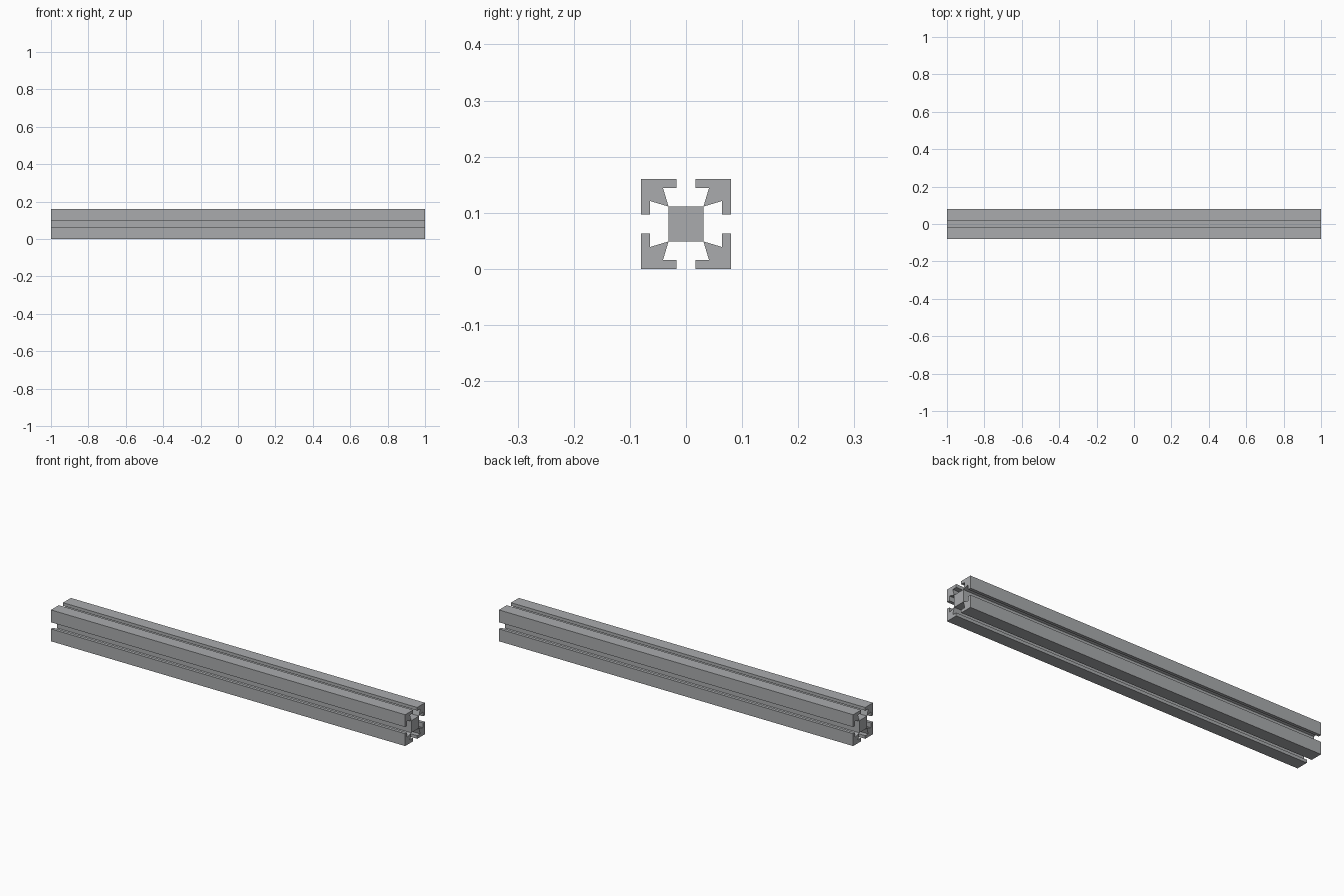
import bpy
import bmesh

if "Cube" in bpy.data.objects:
    bpy.data.objects.remove(bpy.data.objects["Cube"], do_unlink=True)

HALF_LENGTH = 1.0
CENTRE_Z = 0.08

aluminium = bpy.data.materials.new("aluminium grey")
aluminium.use_nodes = True
aluminium.diffuse_color = (0.40, 0.41, 0.42, 1)
aluminium.node_tree.nodes["Principled BSDF"].inputs["Base Color"].default_value = (0.40, 0.41, 0.42, 1)


def extrude_profile(name, points):
    """Extrude a closed (y, z) profile along the whole length of the rail."""
    bm = bmesh.new()
    face = bm.faces.new([bm.verts.new((-HALF_LENGTH, y, z + CENTRE_Z)) for y, z in points])
    result = bmesh.ops.extrude_face_region(bm, geom=[face], use_keep_orig=True)
    moved = [v for v in result["geom"] if isinstance(v, bmesh.types.BMVert)]
    bmesh.ops.translate(bm, verts=moved, vec=(2 * HALF_LENGTH, 0, 0))
    bmesh.ops.recalc_face_normals(bm, faces=bm.faces)
    mesh = bpy.data.meshes.new(name)
    bm.to_mesh(mesh)
    bm.free()
    mesh.materials.append(aluminium)
    obj = bpy.data.objects.new(name, mesh)
    bpy.context.collection.objects.link(obj)
    return obj


# Square centre of the rail
c = 0.031
extrude_profile("core", [(-c, -c), (c, -c), (c, c), (-c, c)])

# Half of a corner section, mirrored across its diagonal: web, slot wall, lip
half = [(0.041, 0.064), (0.017, 0.064), (0.017, 0.08)]
corner = [(c, c)] + half + [(0.08, 0.08)] + [(z, y) for y, z in reversed(half)]

# Four corner sections forming the T-slots
for side, sy in (("front", -1), ("back", 1)):
    for level, sz in (("lower", -1), ("upper", 1)):
        extrude_profile(f"{side}_{level}_corner", [(sy * y, sz * z) for y, z in corner])
